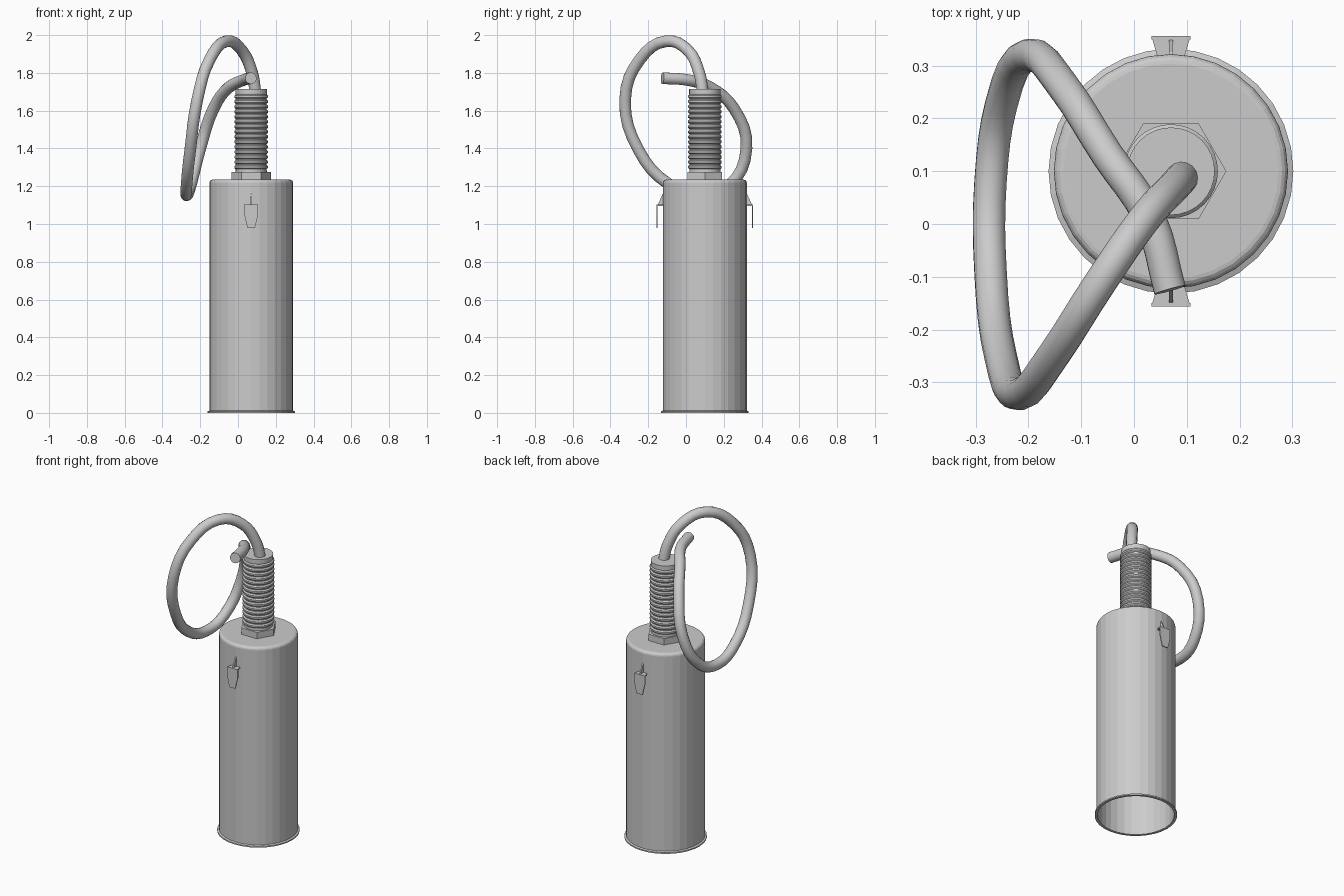
import bpy
import bmesh
from math import cos, sin, tau, pi
from mathutils import Vector

if "Cube" in bpy.data.objects:
    bpy.data.objects.remove(bpy.data.objects["Cube"], do_unlink=True)

CX, CY = 0.07, 0.10      # axis of the housing
WALL = 0.222             # housing radius

grey = bpy.data.materials.new("light_grey")
grey.use_nodes = True
grey.diffuse_color = (0.6, 0.6, 0.6, 1)
grey.node_tree.nodes["Principled BSDF"].inputs["Base Color"].default_value = (0.6, 0.6, 0.6, 1)


def add_object(name, bm):
    bmesh.ops.recalc_face_normals(bm, faces=bm.faces)
    mesh = bpy.data.meshes.new(name)
    bm.to_mesh(mesh)
    bm.free()
    mesh.materials.append(grey)
    obj = bpy.data.objects.new(name, mesh)
    bpy.context.collection.objects.link(obj)
    return obj


def lathe(name, profile, sides):
    """Turn a (radius, height) profile round the housing axis."""
    bm = bmesh.new()
    rings = []
    for r, z in profile:
        if r == 0:
            rings.append([bm.verts.new((CX, CY, z))] * sides)
        else:
            rings.append([bm.verts.new((CX + r * cos(tau * i / sides),
                                        CY + r * sin(tau * i / sides), z))
                          for i in range(sides)])
    for low, high in zip(rings, rings[1:]):
        for i in range(sides):
            j = (i + 1) % sides
            bm.faces.new(dict.fromkeys((low[i], low[j], high[j], high[i])))
    return add_object(name, bm)


def prism(bm, outline, offset):
    """Extrude a planar outline by an offset vector."""
    base = [bm.verts.new(p) for p in outline]
    face = bm.faces.new(base)
    new = bmesh.ops.extrude_face_region(bm, geom=[face])["geom"]
    bmesh.ops.translate(bm, vec=offset, verts=[v for v in new if isinstance(v, bmesh.types.BMVert)])
    bm.faces.new(base) if not face.is_valid else None


# Hollow housing, open below, with a thin foot flange and rounded shoulder
shoulder = [(0.204 + 0.018 * cos(a * pi / 8), 1.217 + 0.018 * sin(a * pi / 8)) for a in range(5)]
lathe("housing", [(0, 1.225), (0.216, 1.21), (0.216, 0), (0.232, 0), (0.232, 0.008),
                  (WALL, 0.012)] + shoulder + [(0, 1.235)], 32)

# Hexagonal nut
lathe("hex_nut", [(0, 1.23), (0.105, 1.23), (0.105, 1.275), (0, 1.275)], 6)

# Threaded stem
TURNS, LOW, HIGH = 15, 1.29, 1.69
pitch = (HIGH - LOW) / TURNS
threads = [(0, 1.26), (0.083, 1.26)]
for n in range(TURNS):
    z = LOW + n * pitch
    threads += [(0.082, z), (0.089, z + pitch * 0.25), (0.089, z + pitch * 0.6), (0.082, z + pitch * 0.85)]
threads += [(0.083, HIGH), (0.083, 1.715), (0, 1.715)]
lathe("threaded_stem", threads, 32)


# Hanging hooks on the front and back: strap, shelf and gusset
def hook(name, side):
    def at(x, out, z):
        return Vector((CX + x, CY + side * out, z))

    bm = bmesh.new()
    strap = [(-0.037, 1.10), (-0.037, 1.05), (-0.02, 0.98), (0.02, 0.98), (0.037, 1.05), (0.037, 1.10)]
    prism(bm, [at(x, 0.25, z) for x, z in strap], Vector((0, side * 0.006, 0)))
    shelf = [(-0.037, 0.256), (-0.025, 0.215), (0.025, 0.215), (0.037, 0.256)]
    prism(bm, [at(x, out, 1.095) for x, out in shelf], Vector((0, 0, 0.007)))
    gusset = [(0.215, 1.10), (0.25, 1.10), (0.226, 1.155), (0.215, 1.165)]
    prism(bm, [at(-0.004, out, z) for out, z in gusset], Vector((0.008, 0, 0)))
    add_object(name, bm)


hook("front_hook", -1)
hook("back_hook", 1)

# Looped cable
path = [(0.093, 0.09, 1.69), (0.075, 0.07, 1.80), (0.02, 0.01, 1.92), (-0.06, -0.105, 1.968),
        (-0.15, -0.245, 1.87), (-0.215, -0.322, 1.66), (-0.253, -0.25, 1.39),
        (-0.272, -0.09, 1.21), (-0.272, 0.08, 1.152), (-0.252, 0.225, 1.2), (-0.20, 0.32, 1.40),
        (-0.13, 0.255, 1.61), (-0.05, 0.13, 1.722), (0.03, 0.01, 1.762), (0.068, -0.125, 1.772)]
curve = bpy.data.curves.new("cable", "CURVE")
curve.dimensions = "3D"
curve.bevel_depth = 0.031
curve.bevel_resolution = 6
curve.resolution_u = 4
curve.use_fill_caps = True
spline = curve.splines.new("BEZIER")
spline.bezier_points.add(len(path) - 1)
for point, co in zip(spline.bezier_points, path):
    point.co = co
    point.handle_left_type = point.handle_right_type = "AUTO"
curve.materials.append(grey)
cable = bpy.data.objects.new("cable", curve)
bpy.context.collection.objects.link(cable)
bpy.context.view_layer.objects.active = cable
cable.select_set(True)
bpy.ops.object.convert(target="MESH")
bpy.ops.object.shade_smooth_by_angle(angle=0.6)
